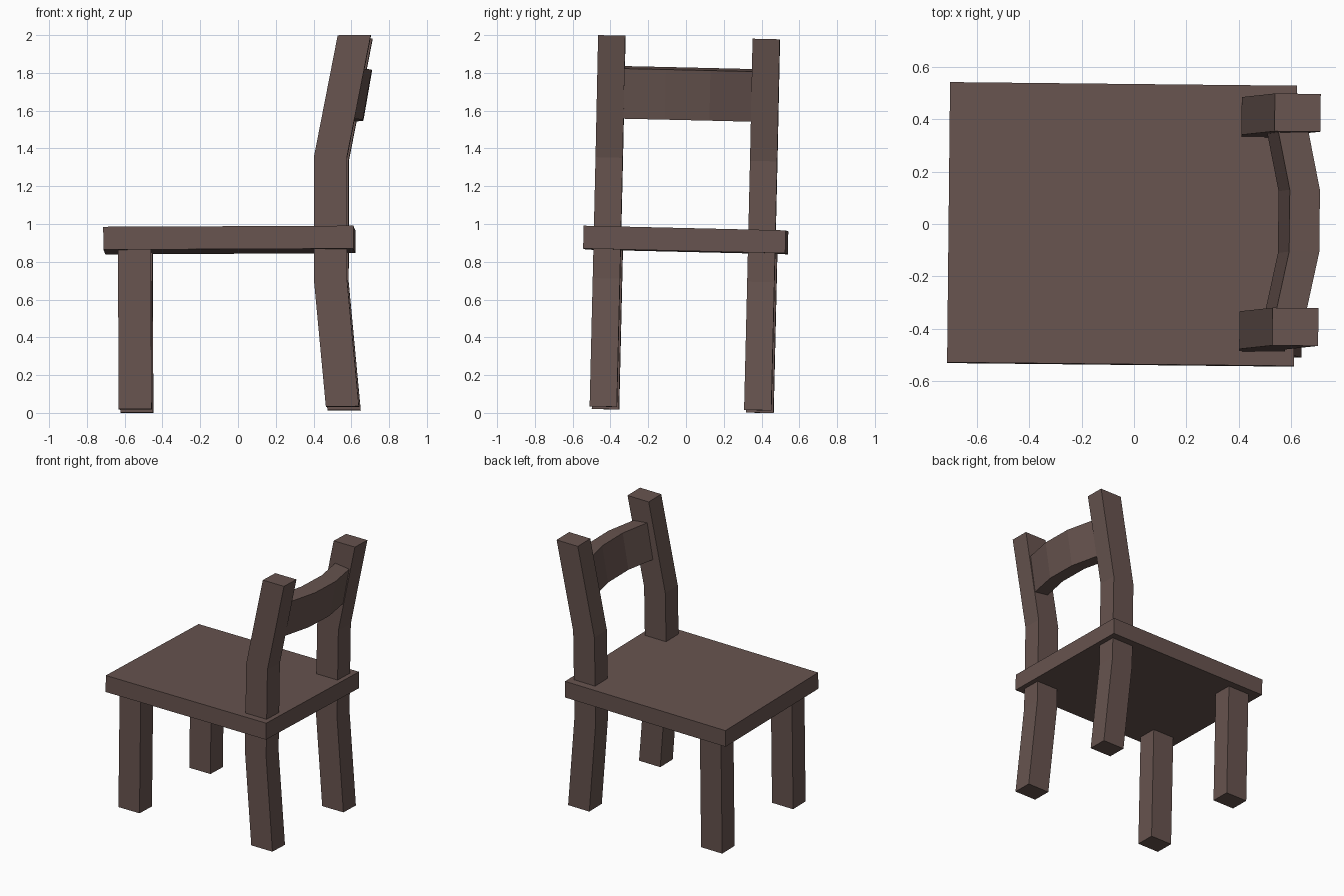
import bpy, bmesh
from math import radians
from mathutils import Matrix, Euler

if "Cube" in bpy.data.objects:
    bpy.data.objects.remove(bpy.data.objects["Cube"])

wood = bpy.data.materials.new("dark brown wood")
wood.diffuse_color = (0.135, 0.088, 0.078, 1)
wood.use_nodes = True
wood.node_tree.nodes["Principled BSDF"].inputs["Base Color"].default_value = wood.diffuse_color

# The whole chair stands very slightly crooked: tilt it about a point at seat height
tilt = (Matrix.Translation((0, 0, 1))
        @ Euler((radians(-1.33), radians(-0.25), radians(-0.6))).to_matrix().to_4x4()
        @ Matrix.Translation((0, 0, -1)))


def loft(name, sections):
    """Skin a row of four-cornered sections into one closed flat-faced beam."""
    bm = bmesh.new()
    rings = [[bm.verts.new(p) for p in s] for s in sections]
    for a, b in zip(rings, rings[1:]):
        for i in range(4):
            j = (i + 1) % 4
            bm.faces.new((a[i], a[j], b[j], b[i]))
    bm.faces.new(rings[0][::-1])
    bm.faces.new(rings[-1])
    bmesh.ops.recalc_face_normals(bm, faces=bm.faces)
    bm.transform(tilt)
    mesh = bpy.data.meshes.new(name)
    bm.to_mesh(mesh)
    bm.free()
    mesh.materials.append(wood)
    obj = bpy.data.objects.new(name, mesh)
    bpy.context.collection.objects.link(obj)
    return obj


def rect(x0, x1, y0, y1, z):
    return [(x0, y0, z), (x1, y0, z), (x1, y1, z), (x0, y1, z)]


# Seat slab
loft("seat", [rect(-0.708, 0.616, -0.535, 0.535, z) for z in (0.855, 0.976)])

# Straight front legs and bent back posts, one pair per side
post_path = [(0.466, 0.021), (0.405, 0.70), (0.408, 1.34), (0.537, 1.986)]
for side, label in ((-1, "near"), (1, "far")):
    y0, y1 = side * 0.409 - 0.072, side * 0.409 + 0.072
    loft(f"front_leg_{label}", [rect(-0.631, -0.457, y0, y1, z) for z in (0.012, 0.86)])
    loft(f"back_post_{label}", [rect(x, x + 0.175, y0, y1, z) for x, z in post_path])

# Curved, leaning backrest rail between the posts
rail = []
for y, bow in ((-0.345, -0.047), (-0.118, 0), (0.118, 0), (0.345, -0.047)):
    rail.append([(0.553 + bow, y, 1.563), (0.665 + bow, y, 1.547),
                 (0.712 + bow, y, 1.812), (0.597 + bow, y, 1.826)])
loft("backrest_rail", rail)
